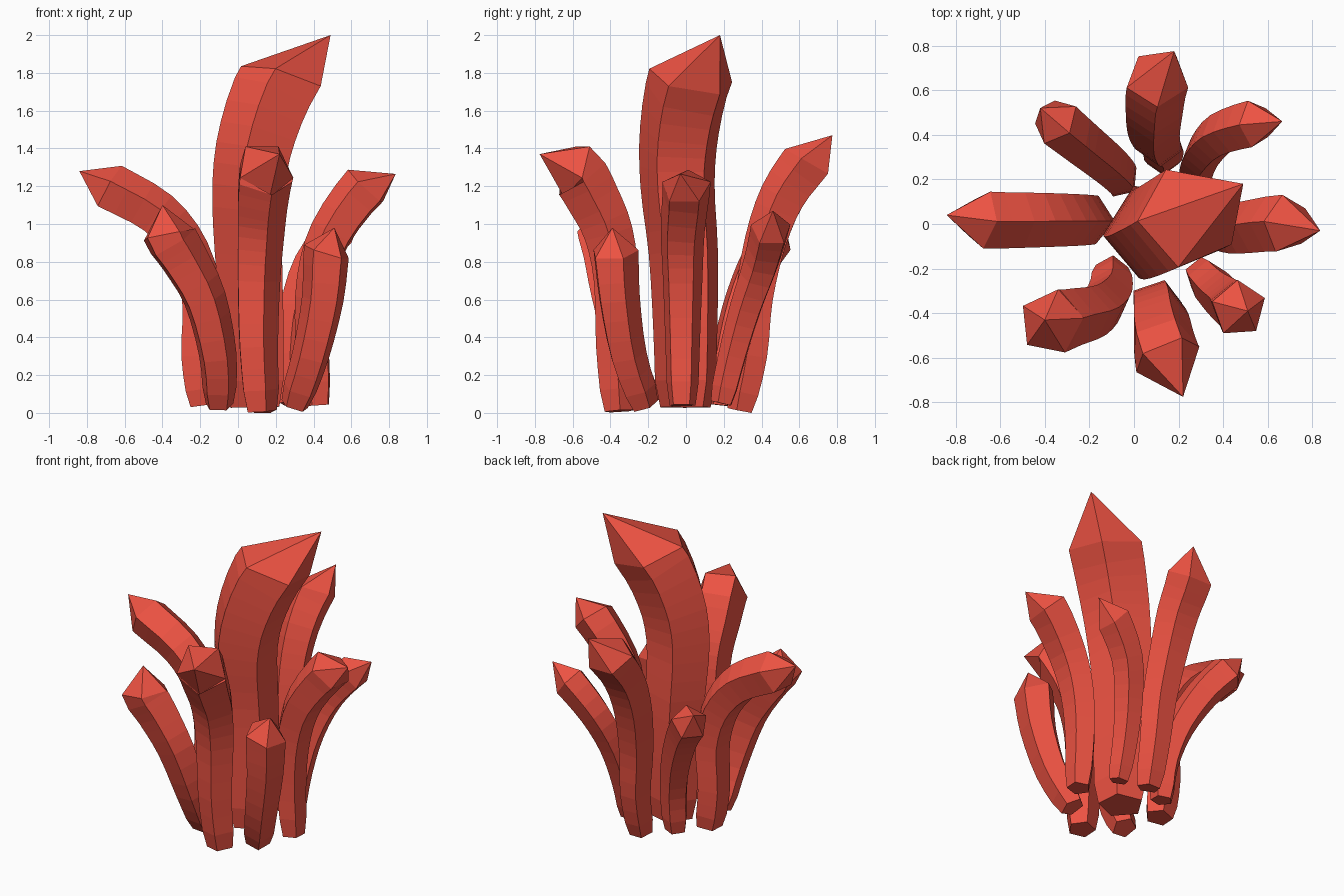
import bpy, bmesh, math
from mathutils import Vector, Matrix

if "Cube" in bpy.data.objects:
    bpy.data.objects.remove(bpy.data.objects["Cube"])

mat = bpy.data.materials.new("red_crystal")
mat.diffuse_color = (0.85, 0.085, 0.055, 1)
mat.use_nodes = True
mat.node_tree.nodes["Principled BSDF"].inputs["Base Color"].default_value = mat.diffuse_color

SIDES, STEPS = 5, 3   # pentagonal shafts, rings per path segment


def spline(a, b, c, d, t):
    """Catmull-Rom point between b and c."""
    return 0.5 * (2 * b + (c - a) * t + (2 * a - 5 * b + 4 * c - d) * t * t
                  + (3 * b - a - 3 * c + d) * t ** 3)


def crystal(name, path, tip, r_base, r_top, ridge, axis=None):
    """Bent faceted shaft along path, ending in a point; ridge aims one edge."""
    pts = [Vector(p) for p in path]
    tip = Vector(tip)
    ext = [2 * pts[0] - pts[1]] + pts + [pts[-1] + (tip - pts[-1]) * 0.8]
    centres = []
    for i in range(len(pts) - 1):
        for k in range(STEPS):
            centres.append(spline(*ext[i:i + 4], k / STEPS))
    centres.append(pts[-1])
    n = len(centres)
    tang = [(centres[min(i + 1, n - 1)] - centres[max(i - 1, 0)]).normalized()
            for i in range(n)]
    # the shoulder faces the tip unless an axis is given
    tang[-1] = Vector(axis or (tip - pts[-1])).normalized()

    # carry the ridge direction from the shoulder down to the base
    ref = Vector(ridge)
    ref = (ref - ref.project(tang[-1])).normalized()
    refs = [ref]
    for i in range(n - 2, -1, -1):
        ref = tang[i + 1].rotation_difference(tang[i]) @ ref
        refs.insert(0, ref)

    bm = bmesh.new()
    rings = []
    for i in range(n):
        r = r_base + (r_top - r_base) * i / (n - 1)
        if i == 0:
            r *= 0.85
        ring = []
        for k in range(SIDES):
            rot = Matrix.Rotation(2 * math.pi * k / SIDES, 3, tang[i])
            v = centres[i] + rot @ refs[i] * r
            v.z = max(v.z, 0.0)
            ring.append(bm.verts.new(v))
        rings.append(ring)
    for a, b in zip(rings, rings[1:]):
        for k in range(SIDES):
            j = (k + 1) % SIDES
            bm.faces.new((a[k], a[j], b[j], b[k]))
    apex = bm.verts.new(tip)
    for k in range(SIDES):
        bm.faces.new((rings[-1][k], rings[-1][(k + 1) % SIDES], apex))
    bm.faces.new(rings[0][::-1])
    bmesh.ops.recalc_face_normals(bm, faces=bm.faces)
    me = bpy.data.meshes.new(name)
    bm.to_mesh(me)
    bm.free()
    me.materials.append(mat)
    ob = bpy.data.objects.new(name, me)
    bpy.context.collection.objects.link(ob)


# tall middle crystal
crystal("centre_crystal",
        [(.10, 0, .03), (.09, 0, .45), (.07, -.01, .85), (.07, -.04, 1.2),
         (.12, -.03, 1.48), (.24, .03, 1.765)],
        (.49, .18, 2.0), .165, .235, (-.05, -.2, 0), (.3, .2, 1))

# ring of smaller crystals leaning outward
crystal("left_crystal",
        [(-.18, .02, .04), (-.21, .02, .3), (-.20, .02, .6), (-.27, .02, .85),
         (-.43, .02, 1.05), (-.68, .02, 1.19)],
        (-.84, .04, 1.28), .10, .135, (0, 0, 1))
crystal("right_crystal",
        [(.42, -.02, .04), (.40, -.02, .4), (.42, -.02, .7), (.50, -.02, .95),
         (.68, 0, 1.195)],
        (.835, -.03, 1.265), .085, .135, (0, 0, 1), (.68, -.08, .73))
crystal("back_crystal",
        [(.13, .29, .01), (.13, .35, .3), (.11, .37, .6), (.09, .43, .9),
         (.09, .52, 1.14), (.105, .65, 1.325)],
        (.18, .775, 1.47), .085, .145, (0, 0, 1), (0, .5, .87))
crystal("front_crystal",
        [(.12, -.35, .01), (.10, -.37, .35), (.10, -.37, .7), (.11, -.41, .95),
         (.12, -.49, 1.13), (.145, -.59, 1.29)],
        (.22, -.775, 1.37), .10, .16, (0, 0, -1))
crystal("front_left_crystal",
        [(-.10, -.21, .04), (-.11, -.32, .3), (-.18, -.39, .6),
         (-.29, -.42, .81), (-.37, -.44, .94)],
        (-.40, -.43, 1.10), .09, .15, (.2, 1, 0))
crystal("front_right_crystal",
        [(.30, -.22, .04), (.385, -.31, .3), (.45, -.36, .6), (.47, -.38, .85)],
        (.51, -.39, .98), .09, .13, (1, .36, 0))
crystal("back_left_crystal",
        [(-.06, .19, .04), (-.07, .22, .3), (-.13, .28, .55), (-.24, .37, .78),
         (-.35, .46, .93)],
        (-.42, .52, 1.02), .08, .115, (0, 0, 1))
crystal("back_right_crystal",
        [(.28, .19, .05), (.28, .25, .3), (.31, .32, .55), (.39, .40, .78),
         (.54, .45, .97)],
        (.665, .46, 1.07), .07, .11, (0, 0, 1))
